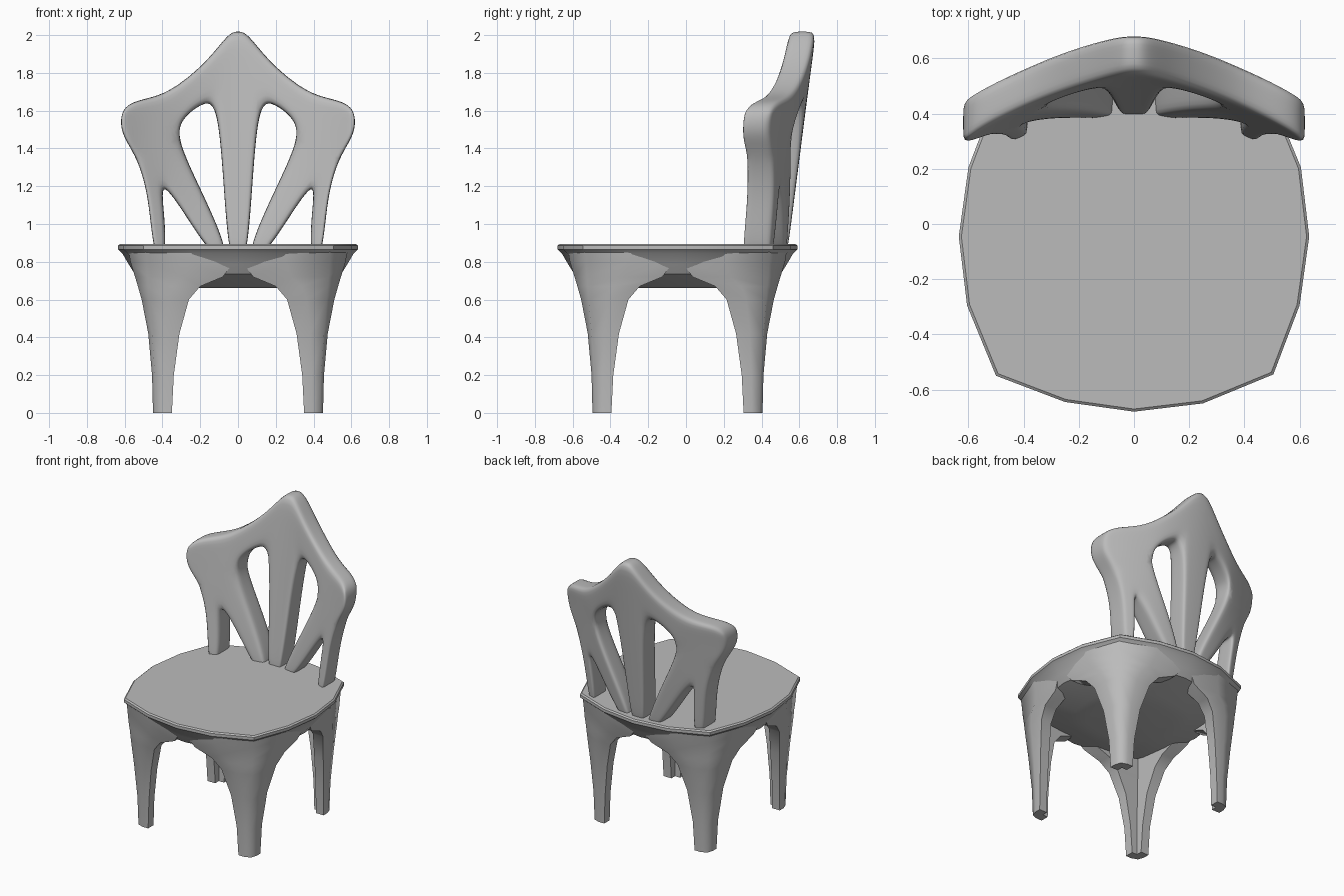
import bpy, bmesh, math

if "Cube" in bpy.data.objects:
    bpy.data.objects.remove(bpy.data.objects["Cube"], do_unlink=True)

MID_Y = -0.045          # centre of the seat and legs

grey = bpy.data.materials.new("plain grey")
grey.use_nodes = True
grey.diffuse_color = (0.5, 0.5, 0.5, 1)
grey.node_tree.nodes["Principled BSDF"].inputs["Base Color"].default_value = (0.5, 0.5, 0.5, 1)


def finish(bm, name, angle):
    bmesh.ops.recalc_face_normals(bm, faces=bm.faces[:])
    mesh = bpy.data.meshes.new(name)
    bm.to_mesh(mesh)
    bm.free()
    mesh.materials.append(grey)
    mesh.shade_smooth()
    mesh.set_sharp_from_angle(angle=math.radians(angle))
    obj = bpy.data.objects.new(name, mesh)
    bpy.context.collection.objects.link(obj)
    return obj


def loft(name, rings, angle):
    """Skin a stack of equal-length rings and cap both ends."""
    bm = bmesh.new()
    loops = [[bm.verts.new(p) for p in ring] for ring in rings]
    n = len(loops[0])
    for low, high in zip(loops, loops[1:]):
        for i in range(n):
            j = (i + 1) % n
            bm.faces.new((low[i], low[j], high[j], high[i]))
    bm.faces.new(loops[0])
    bm.faces.new(loops[-1])
    return finish(bm, name, angle)


# Seat: rounded square slab with a crisp rim and a bellied underside
quarter = [(0.635, 0), (0.605, 0.25), (0.5, 0.505), (0.25, 0.6)]
outline = []
for turn in range(4):
    for x, y in quarter:
        for _ in range(turn):
            x, y = -y, x
        outline.append((x, y))
seat_profile = [(0.4, 0.66), (0.55, 0.675), (0.86, 0.735), (0.91, 0.785), (0.965, 0.845),
                (1, 0.865), (1, 0.885), (0.985, 0.893)]
loft("seat", [[(x * s, y * s + MID_Y, z) for x, y in outline] for s, z in seat_profile], 35)

# Legs: angled section that flares into the apron
# height, inner reach, outer reach, corner, wall
leg_profile = [
    (0, 0.35, 0.45, 0.435, 0.06),
    (0.2, 0.34, 0.455, 0.44, 0.06),
    (0.42, 0.31, 0.475, 0.455, 0.07),
    (0.6, 0.26, 0.51, 0.47, 0.08),
    (0.67, 0.2, 0.53, 0.475, 0.09),
    (0.72, 0.08, 0.545, 0.48, 0.1),
    (0.8, 0.02, 0.57, 0.485, 0.12),
    (0.865, 0.02, 0.58, 0.49, 0.12),
]


def leg(name, sx, sy):
    rings = []
    for z, a, b, c, t in leg_profile:
        m, n = (a + c) / 2, b - t
        section = [(a, b), (m, b), (c, c), (b, m), (b, a), (n, a), (n, n), (a, n)]
        rings.append([(sx * u, sy * v + MID_Y, z) for u, v in section])
    loft(name, rings, 55)


for side, sx in (("left", 1), ("right", -1)):
    for end, sy in (("front", -1), ("back", 1)):
        leg(f"{end}_{side}_leg", sx, sy)

# Backrest: half of a pierced sheet, mirrored, bowed and thickened
BASE = 0.82
points = {
    "c0": (0, BASE), "c1": (0, 1.25), "c2": (0, 1.65), "t": (0, 2.02),
    "e0": (0.05, BASE), "e1": (0.078, 1.25), "e2": (0.11, 1.65),
    "h1": (0.19, 1.64), "h2": (0.285, 1.57), "h3": (0.335, 1.47),
    "o0": (0.045, 2.015), "o1": (0.14, 1.89), "o2": (0.26, 1.775), "o3": (0.4, 1.68),
    "o4": (0.54, 1.655), "o5": (0.62, 1.61), "o6": (0.625, 1.48), "o7": (0.535, 1.36),
    "o8": (0.47, 1.14), "o9": (0.45, BASE),
    "k": (0.49, 1.5), "a": (0.41, 1.24), "p1": (0.393, 1.08), "p2": (0.375, BASE),
    "d1": (0.2, 1.19), "d2": (0.03, BASE), "d3": (0.285, 1.06), "d4": (0.135, BASE),
}
panels = ["c0 e0 e1 c1", "c1 e1 e2 c2", "c2 e2 o0 t",              # splat
          "e2 h1 o1 o0", "h1 h2 o2 o1", "h2 h3 o3 o2",             # crest
          "h3 k o4 o3", "k o6 o5 o4", "h3 a o7 k", "k o7 o6",      # shoulder
          "h3 d1 d3 a", "d1 d2 d4 d3",                             # brace
          "a p1 o8 o7", "p1 p2 o9 o8"]                             # post
DEPTH = 0.145


def bow(x, z):
    return 0.47 + 0.13 * (z - 0.89) - 0.49 * x * x


bm = bmesh.new()
for s in (1, -1):
    v = {k: bm.verts.new((s * x, bow(x, z) - DEPTH / 2, z)) for k, (x, z) in points.items()}
    for panel in panels:
        bm.faces.new([v[k] for k in panel.split()])
bmesh.ops.remove_doubles(bm, verts=[v for v in bm.verts if abs(v.co.x) < 0.001], dist=0.001)
crease = bm.edges.layers.float.new("crease_edge")
rim = [tuple(e.verts) for e in bm.edges if e.is_boundary]
front = bm.verts[:]
copy = bmesh.ops.duplicate(bm, geom=front + bm.edges[:] + bm.faces[:])["vert_map"]
back = {v: copy[v] for v in front}
for v in front:
    back[v].co.y += DEPTH
for p, q in rim:
    bm.faces.new((p, q, back[q], back[p]))
    for edge in (bm.edges.get((p, q)), bm.edges.get((back[p], back[q]))):
        edge[crease] = 0.4
backrest = finish(bm, "backrest", 180)
sub = backrest.modifiers.new("smooth", "SUBSURF")
sub.levels = sub.render_levels = 3
